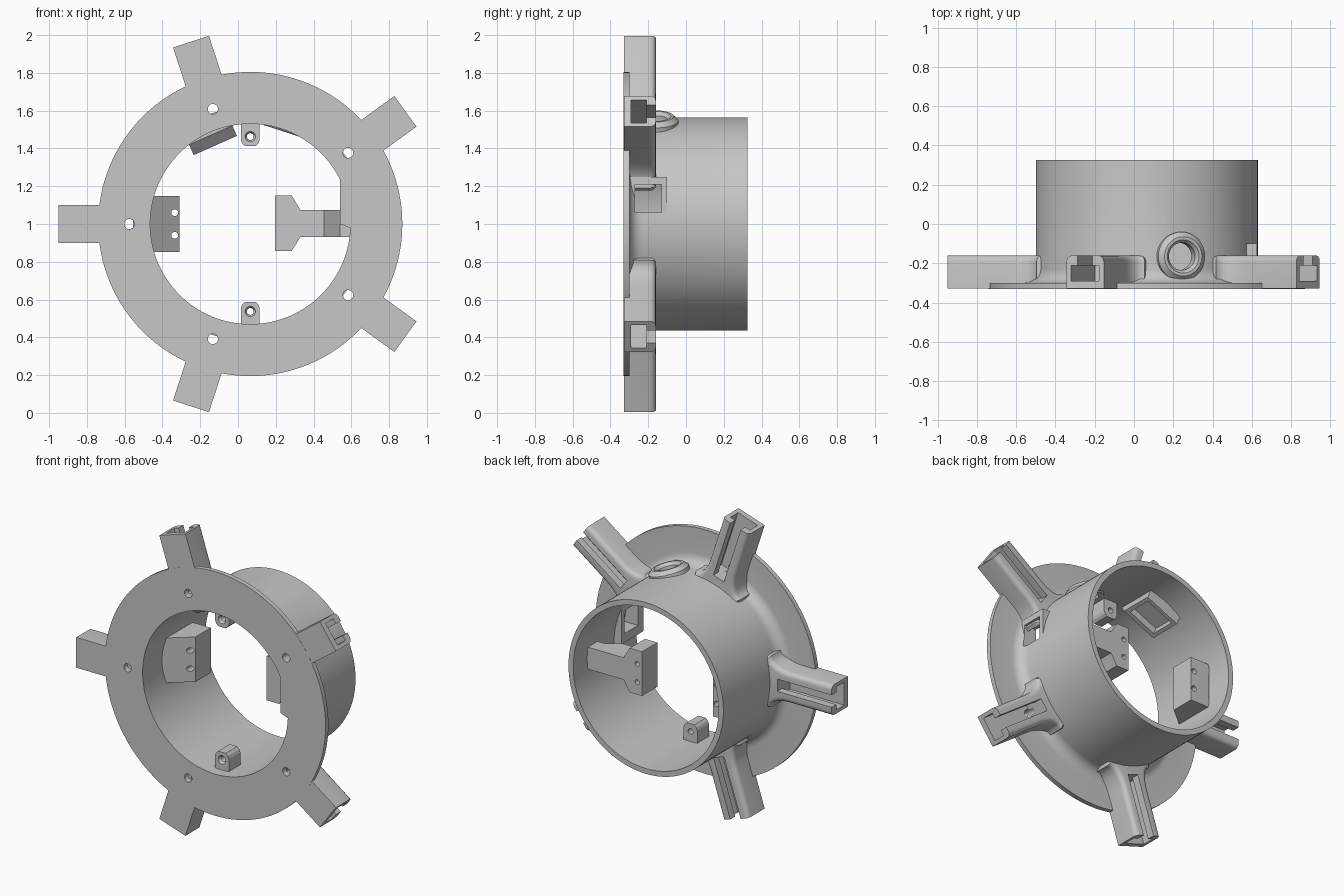
import bpy, bmesh, math
from mathutils import Matrix

if "Cube" in bpy.data.objects:
    bpy.data.objects.remove(bpy.data.objects["Cube"])

CENTRE = Matrix.Translation((0.065, 0, 1))
FRONT, ARM_BACK = -0.33, -0.16
ARM_ANGLES = [36 + 72 * i for i in range(5)]

grey = bpy.data.materials.new("plain grey")
grey.use_nodes = True
grey.diffuse_color = (0.57, 0.57, 0.57, 1)
grey.node_tree.nodes["Principled BSDF"].inputs["Base Color"].default_value = grey.diffuse_color


def finish(name, bm, angle=0, local=Matrix()):
    """Turn a bmesh into an object, rotated about the ring axis."""
    bmesh.ops.recalc_face_normals(bm, faces=bm.faces)
    bm.transform(CENTRE @ Matrix.Rotation(-math.radians(angle), 4, 'Y') @ local)
    mesh = bpy.data.meshes.new(name)
    bm.to_mesh(mesh)
    bm.free()
    mesh.materials.append(grey)
    obj = bpy.data.objects.new(name, mesh)
    bpy.context.collection.objects.link(obj)
    return obj


def extrude(bm, points, vec):
    face = bm.faces.new([bm.verts.new(p) for p in points])
    ext = bmesh.ops.extrude_face_region(bm, geom=[face])["geom"]
    bmesh.ops.translate(bm, vec=vec, verts=[v for v in ext if isinstance(v, bmesh.types.BMVert)])


def prism(name, outline, y0, y1, angle=0, bevel=0):
    """Outline in (radial, tangential) extruded along y; back side edges may be rounded."""
    bm = bmesh.new()
    extrude(bm, [(x, y0, z) for x, z in outline], (0, y1 - y0, 0))
    if bevel:
        edges = [e for e in bm.edges if all(abs(v.co.y - y1) < 1e-5 for v in e.verts)
                 and abs(e.verts[0].co.x - e.verts[1].co.x) > 1e-4]
        bmesh.ops.bevel(bm, geom=edges, offset=bevel, segments=4, profile=0.5, affect='EDGES')
    return finish(name, bm, angle)


def box(name, x, y, z, angle=0):
    return prism(name, [(x[0], z[0]), (x[1], z[0]), (x[1], z[1]), (x[0], z[1])], *y, angle)


def side_prism(name, outline, z0, z1, angle=0):
    """Outline in (radial, y) extruded along the tangent."""
    bm = bmesh.new()
    extrude(bm, [(x, y, z0) for x, y in outline], (0, 0, z1 - z0))
    return finish(name, bm, angle)


def lathe(name, profile, steps, angle=0, local=Matrix()):
    """Closed (radius, height) profile turned about the y axis."""
    bm = bmesh.new()
    rings = []
    for i in range(steps):
        a = math.tau * i / steps
        rings.append([bm.verts.new((r * math.cos(a), h, r * math.sin(a))) for r, h in profile])
    for i in range(steps):
        for j in range(len(profile)):
            bm.faces.new((rings[i - 1][j - 1], rings[i - 1][j], rings[i][j], rings[i][j - 1]))
    return finish(name, bm, angle, local)


def drill(r, y0, y1, x, z, angle=0, r2=None, local=Matrix()):
    bm = bmesh.new()
    bmesh.ops.create_cone(bm, cap_ends=True, segments=24, radius1=r, radius2=r2 or r, depth=y1 - y0)
    turn = Matrix.Translation((x, (y0 + y1) / 2, z)) @ Matrix.Rotation(-math.pi / 2, 4, 'X')
    return finish("drill", bm, angle, local @ turn)


def cut(target, tool):
    mod = target.modifiers.new("cut", 'BOOLEAN')
    mod.operation, mod.object, mod.solver = 'DIFFERENCE', tool, 'EXACT'
    bpy.context.view_layer.update()
    result = bpy.data.meshes.new_from_object(target.evaluated_get(bpy.context.evaluated_depsgraph_get()))
    target.modifiers.clear()
    target.data = result
    bpy.data.objects.remove(tool)


def quarter(n=7):
    return [math.pi / 2 * i / (n - 1) for i in range(n)]


# Tube and flange in one turned profile, with a fillet between them
fillet = [(0.635 - 0.07 * math.sin(a), -0.23 - 0.07 * math.cos(a)) for a in quarter()]
body = lathe("ring_body", [(0.53, FRONT), (0.805, FRONT), (0.805, -0.30)] + fillet
             + [(0.565, 0.325), (0.53, 0.325)], 128)
parts = [body]

# Five arms flared at the root, each with a T-slot and a screw hole through the flange
flare = [(0.70 - 0.14 * math.sin(a), 0.17 - 0.07 * math.cos(a)) for a in quarter()]
half = [(1.015, 0.10)] + flare + [(0.535, 0.17)]
arm_outline = half + [(x, -z) for x, z in reversed(half)]
for i, a in enumerate(ARM_ANGLES):
    arm = prism(f"arm_{i + 1}", arm_outline, FRONT + 0.001, ARM_BACK, a, bevel=0.03)
    cut(arm, box("channel", (0.62, 1.1), (-0.29, -0.21), (-0.075, 0.075), a))
    cut(arm, box("slot", (0.62, 1.1), (-0.22, -0.1), (-0.04, 0.04), a))
    for piece in (arm, body):
        cut(piece, drill(0.027, -0.4, -0.25, 0.64, 0, a))
    parts.append(arm)

# Window housing in the tube wall
housing = prism("window_housing", [(0.475, 0.0), (0.54, -0.025), (0.562, -0.02), (0.562, 0.25),
                                   (0.475, 0.25)], FRONT + 0.001, -0.10)
for piece in (housing, body):
    cut(piece, box("window", (0.40, 0.70), (-0.27, -0.13), (0.06, 0.21)))

# Round port on the tube
outward = Matrix.Translation((0, -0.165, 0)) @ Matrix.Rotation(-math.pi / 2, 4, 'Z')
port = lathe("port", [(0.07, 0.52), (0.10, 0.52), (0.125, 0.545), (0.125, 0.575), (0.10, 0.60),
                      (0.085, 0.60), (0.07, 0.58)], 40, 72, outward)
cut(body, drill(0.085, 0.4, 0.7, 0, 0, 72, local=outward))

# Screw tabs at top and bottom of the bore
tab_half = [(0.545, 0.05), (0.445, 0.05), (0.427, 0.043), (0.412, 0.028)]
for name, a in (("top_tab", 90), ("bottom_tab", 270)):
    tab = prism(name, tab_half + [(x, -z) for x, z in reversed(tab_half)], -0.26, -0.14, a)
    cut(tab, drill(0.018, -0.4, 0, 0.463, 0, a))
    cut(tab, drill(0.034, -0.27, -0.245, 0.463, 0, a, 0.018))

# Wedge block on the right inside wall
wedge = side_prism("right_block", [(-0.545, -0.14), (-0.375, 0.0), (-0.375, 0.16), (-0.515, 0.16)],
                   -0.148, 0.148)

# Bracket reaching in from the left inside wall
bracket = prism("left_bracket", [(0.13, -0.142), (0.22, -0.142), (0.265, -0.07), (0.535, -0.07),
                                 (0.535, 0.075), (0.265, 0.075), (0.22, 0.15), (0.13, 0.15)], 0.02, 0.18)
cut(bracket, side_prism("relief", [(0.39, -0.1), (0.6, -0.1), (0.6, 0.08), (0.475, 0.08),
                                   (0.39, 0.02)], -0.3, 0.3))
for z in (-0.06, 0.06):
    cut(wedge, drill(0.018, -0.3, 0.3, -0.40, z))
    cut(bracket, drill(0.016, 0.1, 0.3, 0.165, z))

# Tray with a sloped front, high on the inside wall
tray = side_prism("tray", [(0.54, -0.15), (0.515, -0.15), (0.455, -0.10), (0.455, 0.12), (0.54, 0.12)],
                  -0.125, 0.125, 114)
cut(tray, box("tray_pocket", (0.40, 0.50), (-0.07, 0.095), (-0.1, 0.1), 114))

# Smooth the rounded faces and keep the edges sharp
for obj in parts + [port, housing]:
    bpy.ops.object.select_all(action='DESELECT')
    obj.select_set(True)
    bpy.context.view_layer.objects.active = obj
    bpy.ops.object.shade_smooth_by_angle(angle=math.radians(30))
